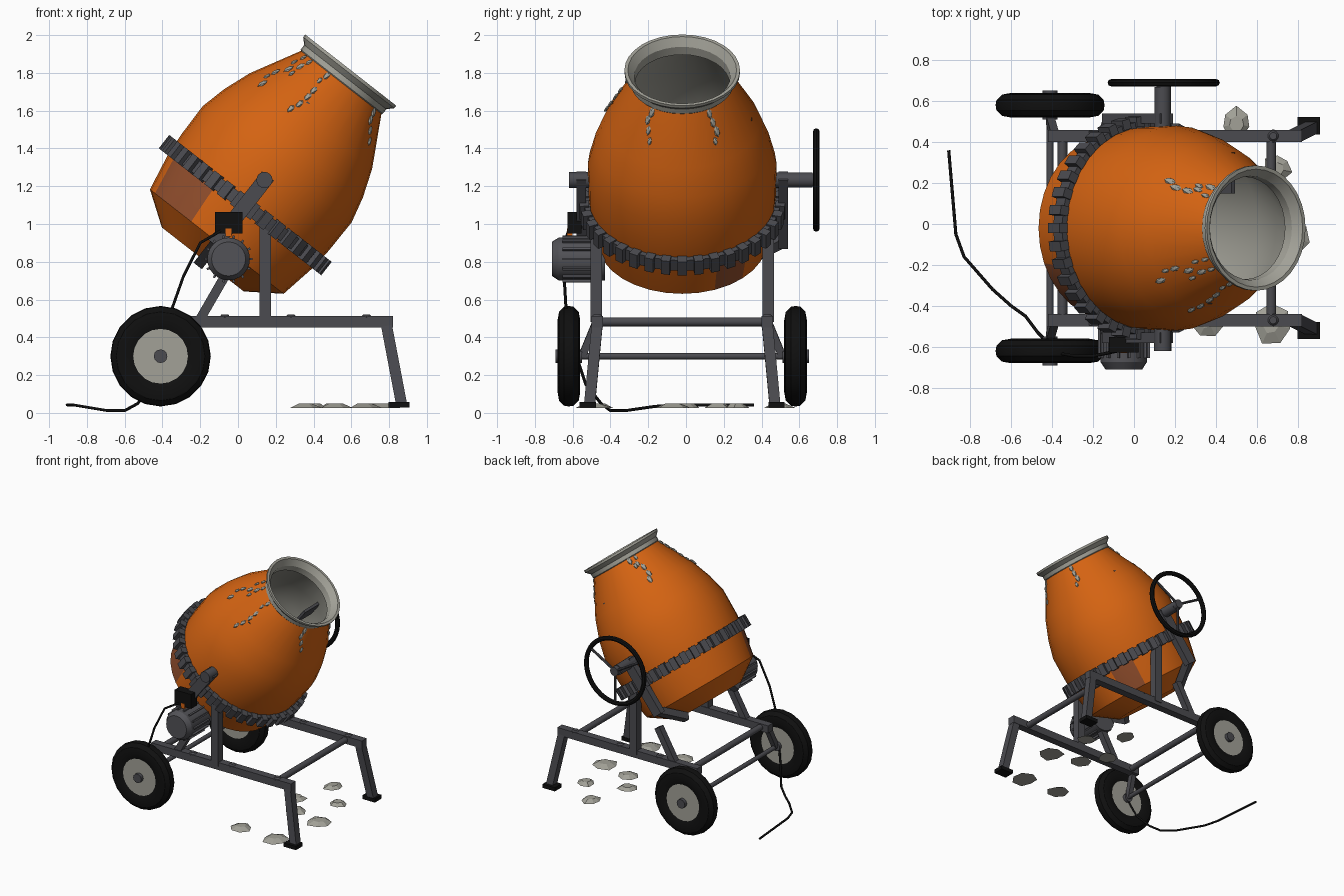
import bpy, bmesh, math, random
from mathutils import Matrix, Vector

if "Cube" in bpy.data.objects:
    bpy.data.objects.remove(bpy.data.objects["Cube"])

random.seed(4)
YC = -0.02                                   # centre plane of the machine
TILT = Matrix.Translation((0.14, YC, 1.23)) @ Matrix.Rotation(math.radians(38), 4, 'Y')


def mat(name, r, g, b):
    m = bpy.data.materials.new(name)
    m.diffuse_color = (r, g, b, 1)
    m.use_nodes = True
    m.node_tree.nodes["Principled BSDF"].inputs["Base Color"].default_value = m.diffuse_color
    return m


ORANGE = mat("orange paint", 0.66, 0.125, 0.006)
RUST = mat("rust", 0.28, 0.075, 0.025)
STEEL = mat("dark steel", 0.07, 0.07, 0.08)
MOTOR = mat("motor grey", 0.085, 0.085, 0.095)
BLACK = mat("black rubber", 0.005, 0.005, 0.005)
CEMENT = mat("cement grey", 0.36, 0.355, 0.31)


def finish(bm, name, mats, matrix=Matrix(), smooth=True):
    bmesh.ops.recalc_face_normals(bm, faces=bm.faces)
    me = bpy.data.meshes.new(name)
    bm.to_mesh(me)
    bm.free()
    ob = bpy.data.objects.new(name, me)
    bpy.context.collection.objects.link(ob)
    ob.matrix_world = matrix
    for m in mats if isinstance(mats, list) else [mats]:
        me.materials.append(m)
    if smooth:
        bpy.ops.object.select_all(action='DESELECT')
        ob.select_set(True)
        bpy.context.view_layer.objects.active = ob
        bpy.ops.object.shade_smooth_by_angle(angle=math.radians(32))
    return ob


def box_into(bm, size, matrix):
    bmesh.ops.create_cube(bm, size=1, matrix=matrix @ Matrix.Diagonal((*size, 1)))


def box(name, loc, size, m, matrix=Matrix()):
    bm = bmesh.new()
    box_into(bm, size, Matrix.Translation(loc))
    return finish(bm, name, m, matrix, False)


def rod(name, a, b, r, m, seg=16, r2=None):
    """Round bar between two points; seg=4 gives a square tube of half-width r."""
    a, b = Vector(a), Vector(b)
    d = b - a
    k = math.sqrt(2) if seg == 4 else 1
    bm = bmesh.new()
    bmesh.ops.create_cone(bm, cap_ends=True, segments=seg, radius1=r * k,
                          radius2=(r if r2 is None else r2) * k, depth=d.length)
    if seg == 4:
        bmesh.ops.rotate(bm, verts=bm.verts, matrix=Matrix.Rotation(math.pi / 4, 3, 'Z'))
    # keep one side of the bar aligned with the y axis where possible
    z = d.normalized()
    side = Vector((0, 1, 0)) if abs(z.y) < 0.9 else Vector((1, 0, 0))
    x = side.cross(z).normalized()
    rot = Matrix((x, z.cross(x), z)).transposed().to_4x4()
    return finish(bm, name, m, Matrix.Translation((a + b) / 2) @ rot, seg > 4)


def lathe(name, profile, seg, mats, matrix, rule=None, closed=False):
    """Revolve (radius, height) points around local z."""
    bm = bmesh.new()
    rings = [[bm.verts.new((r * math.cos(2 * math.pi * i / seg),
                            r * math.sin(2 * math.pi * i / seg), h)) for i in range(seg)]
             for r, h in profile]
    pairs = list(zip(rings, rings[1:])) + ([(rings[-1], rings[0])] if closed else [])
    for p, q in pairs:
        for i in range(seg):
            j = (i + 1) % seg
            bm.faces.new((p[i], p[j], q[j], q[i]))
    if not closed:
        bm.faces.new(rings[0])
        bm.faces.new(rings[-1])
    if rule:
        for f in bm.faces:
            f.material_index = rule(f.calc_center_median())
    return finish(bm, name, mats, matrix)


# Drum: outer shell, with rusty panels below the gear ring
SHELL = [(0.275, -0.53), (0.449, -0.41), (0.488, -0.2), (0.497, -0.08), (0.50, 0.11),
         (0.466, 0.25), (0.411, 0.40), (0.265, 0.67)]
INNER = [(0.252, 0.67), (0.39, 0.40), (0.47, 0.15), (0.46, -0.2), (0.42, -0.38), (0.25, -0.49)]


def drum_colour(c):
    az = math.degrees(math.atan2(c.y, c.x))
    if -0.4 < c.z < -0.2 and math.hypot(c.x, c.y) > 0.464 and (-157 < az < -118 or 22 < az < 46):
        return 1
    return 2 if math.hypot(c.x, c.y) < 0.455 and c.z > 0.9 else 0


drum = lathe("drum_shell", SHELL[:-1] + [SHELL[-1]], 32, [ORANGE, RUST], TILT, drum_colour)


def drop_cap(ob, top):
    """Remove the end cap at one end so the drum stays open."""
    bm = bmesh.new()
    bm.from_mesh(ob.data)
    caps = [f for f in bm.faces if len(f.verts) > 4 and (f.calc_center_median().z > 0.5) == top]
    bmesh.ops.delete(bm, geom=caps, context='FACES_ONLY')
    if top and ob.name == "drum_lining":
        bmesh.ops.reverse_faces(bm, faces=bm.faces)
    bm.to_mesh(ob.data)
    bm.free()


drop_cap(drum, True)
lining = lathe("drum_lining", INNER, 32, CEMENT, TILT)
drop_cap(lining, True)
lathe("drum_rim", [(0.262, 0.65), (0.276, 0.665), (0.276, 0.695), (0.306, 0.725), (0.306, 0.742),
                   (0.288, 0.742), (0.254, 0.70), (0.250, 0.65)], 32, CEMENT, TILT, closed=True)
for s in (-1, 1):
    box("mixing_blade", (0.07 * s, 0.27 * s, 0.40), (0.02, 0.2, 0.14), STEEL, TILT)

# Gear ring with teeth around the drum
bm = bmesh.new()
for i in range(38):
    a = 2 * math.pi * i / 38
    box_into(bm, (0.05, 0.048, 0.09), Matrix.Rotation(a, 4, 'Z') @ Matrix.Translation((0.521, 0, -0.165)))
finish(bm, "gear_teeth", STEEL, TILT, False)
lathe("gear_ring", [(0.48, -0.2), (0.522, -0.2), (0.522, -0.13), (0.48, -0.13)], 38, STEEL, TILT, closed=True)


# Cement splashes running down from the rim
def shell_radius(h):
    for (r1, h1), (r2, h2) in zip(SHELL, SHELL[1:]):
        if h1 <= h <= h2:
            return r1 + (r2 - r1) * (h - h1) / (h2 - h1)
    return 0.265


bm = bmesh.new()
for az, low in ((-145, 0.36), (-137, 0.5), (-108, 0.37), (-33, 0.48), (33, 0.48), (145, 0.42), (136, 0.55)):
    h = 0.64
    while h > low:
        a = math.radians(az + random.uniform(-4, 4))
        size = random.uniform(0.016, 0.026)
        m = (Matrix.Rotation(a, 4, 'Z') @ Matrix.Translation((shell_radius(h) + 0.003, 0, h))
             @ Matrix.Rotation(math.radians(-27), 4, 'Y') @ Matrix.Diagonal((0.009, size * 0.7, size * 1.3, 1)))
        bmesh.ops.create_icosphere(bm, subdivisions=1, radius=1, matrix=m)
        h -= random.uniform(0.04, 0.06)
finish(bm, "cement_splashes", CEMENT, TILT, False)

# Parts that repeat on both sides
for s in (-1, 1):
    def y(v):
        return YC + s * v
    rod("side_rail", (-0.42, y(0.45), 0.482), (0.82, y(0.45), 0.482), 0.03, STEEL, 4)
    rod("front_leg", (0.785, y(0.45), 0.47), (0.865, y(0.49), 0.05), 0.029, STEEL, 4)
    box("foot", (0.853, y(0.50), 0.043), (0.11, 0.085, 0.03), BLACK)
    rod("support_post", (0.145, y(0.455), 0.48), (0.145, y(0.455), 1.02), 0.031, STEEL, 4)
    rod("axle_bracket", (-0.39, y(0.46), 0.47), (-0.41, y(0.53), 0.30), 0.02, STEEL, 4)
    rod("rear_brace", (-0.21, y(0.45), 0.48), (-0.06, y(0.45), 0.74), 0.025, STEEL, 4)
    for x in (-0.07, 0.28, 0.68):
        rod("rail_bolt", (x, y(0.45), 0.505), (x, y(0.45), 0.522), 0.032, STEEL, 10, 0.018)
    # yoke arm carrying the drum
    box("yoke_arm", (0, s * 0.535, -0.2), (0.08, 0.05, 0.46), STEEL, TILT)
    tip = [TILT @ Vector(p) for p in ((0, s * 0.54, -0.40), (0, s * 0.30, -0.55))]
    rod("yoke_foot", tip[0], tip[1], 0.028, STEEL, 4)
    # wheel
    wm = Matrix.Translation((-0.41, y(0.60), 0.30)) @ Matrix.Rotation(math.pi / 2, 4, 'X')
    lathe("tire", [(0.145, -0.045), (0.19, -0.06), (0.235, -0.052), (0.262, -0.025), (0.266, 0),
                   (0.262, 0.025), (0.235, 0.052), (0.19, 0.06), (0.145, 0.045)], 20, BLACK, wm, closed=True)
    rod("wheel_disc", (-0.41, y(0.555), 0.30), (-0.41, y(0.645), 0.30), 0.149, CEMENT, 20)
    rod("hub_cap", (-0.41, y(0.53), 0.30), (-0.41, y(0.672), 0.30), 0.036, STEEL, 12)

# Cross members and trunnions
rod("axle", (-0.41, YC - 0.65, 0.30), (-0.41, YC + 0.65, 0.30), 0.017, STEEL)
for x in (-0.35, 0.67):
    rod("cross_bar", (x, YC - 0.45, 0.482), (x, YC + 0.45, 0.482), 0.024, STEEL, 12)
rod("front_trunnion", (0.14, -0.62, 1.233), (0.14, -0.48, 1.233), 0.043, STEEL)
rod("back_trunnion", (0.14, 0.46, 1.233), (0.14, 0.67, 1.233), 0.04, STEEL)

# Hand wheel with three spokes
hub = Vector((0.145, 0.69, 1.233))
hm = Matrix.Translation(hub) @ Matrix.Rotation(math.pi / 2, 4, 'X')
lathe("hand_wheel", [(0.256 + 0.018 * math.cos(t * math.pi / 4), 0.018 * math.sin(t * math.pi / 4))
                     for t in range(8)], 36, BLACK, hm, closed=True)
rod("hand_wheel_hub", hub - Vector((0, 0.04, 0)), hub + Vector((0, 0.015, 0)), 0.035, STEEL)
for i in range(3):
    a = math.radians(30 + 120 * i)
    rod("hand_wheel_spoke", hub, hub + 0.255 * Vector((math.cos(a), 0, math.sin(a))), 0.01, STEEL, 8)

# Motor with cooling ribs and switch box
mx, mz = -0.05, 0.815
rod("motor_body", (mx, -0.675, mz), (mx, -0.43, mz), 0.113, MOTOR, 24)
rod("motor_cap", (mx, -0.71, mz), (mx, -0.675, mz), 0.09, MOTOR, 24, 0.113)
bm = bmesh.new()
for i in range(14):
    box_into(bm, (0.02, 0.19, 0.012), Matrix.Translation((mx, -0.56, mz))
             @ Matrix.Rotation(2 * math.pi * i / 14, 4, 'Y') @ Matrix.Translation((0.117, 0, 0)))
finish(bm, "motor_ribs", MOTOR, smooth=False)
box("switch_box", (mx, -0.59, 1.007), (0.145, 0.075, 0.115), BLACK)
box("switch_button", (mx, -0.615, 0.955), (0.032, 0.03, 0.04), ORANGE)

# Power cable
path = [(-0.08, -.62, .97), (-0.2, -.645, .9), (-0.29, -.645, .72), (-0.35, -.635, .55), (-0.42, -.58, .3),
        (-0.47, -.53, .15), (-0.53, -.45, .05), (-0.6, -.4, .012), (-0.69, -.32, .012),
        (-0.83, -.16, .035), (-0.87, -.05, .042), (-0.905, .36, .042)]
cu = bpy.data.curves.new("power_cable", 'CURVE')
cu.dimensions = '3D'
cu.bevel_depth = 0.008
cu.bevel_resolution = 1
cu.use_fill_caps = True
sp = cu.splines.new('POLY')
sp.points.add(len(path) - 1)
for pt, co in zip(sp.points, path):
    pt.co = (*co, 1)
cu.materials.append(BLACK)
bpy.context.collection.objects.link(bpy.data.objects.new("power_cable", cu))

# Cement spills on the ground
for x, yy, r in ((0.77, -0.07, 0.10), (0.70, 0.27, 0.075), (0.50, 0.49, 0.08), (0.52, 0, 0.08),
                 (0.40, 0.17, 0.075), (0.67, -0.49, 0.095), (0.36, -0.47, 0.08)):
    bm = bmesh.new()
    bmesh.ops.create_cone(bm, cap_ends=True, segments=7, radius1=r, radius2=r * 0.5, depth=0.022)
    for v in bm.verts:
        k = random.uniform(0.8, 1.1)
        v.co.x *= k
        v.co.y *= k
    finish(bm, "cement_spill", CEMENT, Matrix.Translation((x, yy, 0.038)), False)
